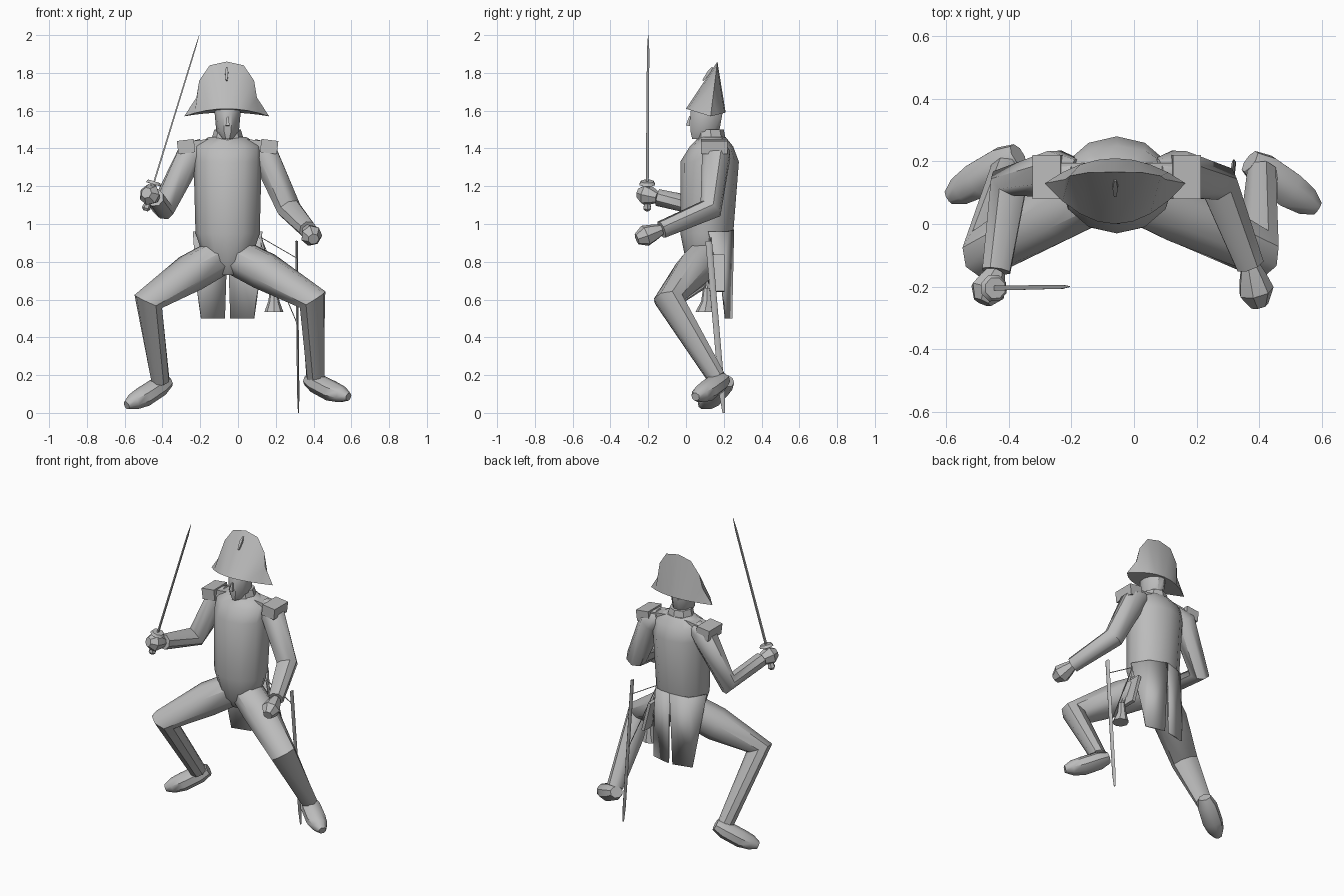
import bpy, bmesh, math
from mathutils import Vector, Matrix

cube = bpy.data.objects.get("Cube")
if cube:
    bpy.data.objects.remove(cube, do_unlink=True)

grey = bpy.data.materials.new("plain grey")
grey.use_nodes = True
grey.diffuse_color = (0.5, 0.5, 0.5, 1)
grey.node_tree.nodes["Principled BSDF"].inputs["Base Color"].default_value = grey.diffuse_color

MIDLINE = -0.055
SIDES = {"right": -1, "left": 1}
UP, BACK = Vector((0, 0, 1)), Vector((0, 1, 0))


def finish(name, bm, angle=40):
    bmesh.ops.recalc_face_normals(bm, faces=bm.faces)
    mesh = bpy.data.meshes.new(name)
    bm.to_mesh(mesh)
    bm.free()
    obj = bpy.data.objects.new(name, mesh)
    bpy.context.collection.objects.link(obj)
    mesh.materials.append(grey)
    bpy.ops.object.select_all(action="DESELECT")
    obj.select_set(True)
    bpy.context.view_layer.objects.active = obj
    bpy.ops.object.shade_smooth_by_angle(angle=math.radians(angle))
    return obj


def skin(name, rings, angle):
    """Bridge rings of points and cap both ends."""
    bm = bmesh.new()
    loops = [[bm.verts.new(point) for point in ring] for ring in rings]
    for lower, upper in zip(loops, loops[1:]):
        for i in range(len(lower)):
            bm.faces.new((lower[i - 1], lower[i], upper[i], upper[i - 1]))
    bm.faces.new(loops[0])
    bm.faces.new(loops[-1])
    return finish(name, bm, angle)


def circle(count, offset=0.0):
    for k in range(count):
        turn = math.tau * (k + offset) / count
        yield math.cos(turn), math.sin(turn)


def limb(name, points, radii, flat=1.0, count=8, angle=45, up=UP):
    """Mitred tube through the points; flat scales its height."""
    points = [Vector(p) for p in points]
    steps = [(b - a).normalized() for a, b in zip(points, points[1:])]
    rings = []
    for point, radius, before, after in zip(points, radii, steps[:1] + steps, steps + steps[-1:]):
        along = (before + after).normalized()
        up = (up - along * up.dot(along)).normalized()
        side = along.cross(up)
        rings.append([point + radius * (side * c + up * s * flat) for c, s in circle(count, 0.5)])
    return skin(name, rings, angle)


def along(start, end, fractions):
    return [Vector(start).lerp(Vector(end), f) for f in fractions]


def stack(name, levels, count=12, centre=MIDLINE, angle=40):
    """Horizontal ovals from (height, half width, front, back)."""
    return skin(name, [[(centre + half * c, (front + back + (back - front) * s) / 2, z)
                        for c, s in circle(count)]
                       for z, half, front, back in levels], angle)


def block(name, centre, size, tilt):
    bm = bmesh.new()
    bmesh.ops.create_cube(bm, size=1)
    bm.transform(Matrix.Translation(centre) @ Matrix.Rotation(tilt, 4, "Y")
                 @ Matrix.Diagonal((*size, 1)))
    return finish(name, bm)


# Coat body, collar, head and nose
stack("coat_body", [(0.73, 0.05, 0.05, 0.16), (0.8, 0.12, 0, 0.21), (0.95, 0.17, -0.03, 0.25),
                    (1.33, 0.18, -0.03, 0.28), (1.41, 0.18, 0.02, 0.25), (1.46, 0.1, 0.07, 0.21)])
stack("collar", [(1.4, 0.1, 0.05, 0.22), (1.5, 0.07, 0.06, 0.2)], count=8)
stack("head", [(1.45, 0.03, 0.03, 0.14), (1.49, 0.06, 0.02, 0.18),
               (1.6, 0.07, 0.02, 0.2), (1.64, 0.06, 0.04, 0.19)], count=10)
limb("nose", along((MIDLINE, 0.02, 1.57), (MIDLINE, 0.01, 1.52), (0, 1)), (0.005, 0.015), count=4)

# Two-cornered hat: a crown ridge joined to front and back brims
half_ridge = [(0.225, 1.57), (0.16, 1.67), (0.145, 1.76), (0.09, 1.84)]
ridge = ([(-x, z) for x, z in half_ridge] + [(0, 1.86)] + half_ridge[::-1])
bm = bmesh.new()
front, crown, back = [], [], []
for i, (x, z) in enumerate(ridge):
    t = i / 4 - 1
    bulge = 1 - t * t
    x, brim_x = x - 0.06, ridge[-1][0] * t - 0.06
    rim = ridge[0][1] + 0.04 * bulge
    front.append(bm.verts.new((brim_x, 0.13 - 0.13 * bulge, rim)))
    crown.append(bm.verts.new((x, 0.13 + (z - ridge[0][1]) / 8, z)))
    back.append(bm.verts.new((brim_x, 0.13 + 0.08 * bulge, rim - 0.02 * bulge)))
for a, b in ((front, crown), (crown, back), (back, front)):
    for i in range(len(ridge) - 1):
        bm.faces.new((a[i], a[i + 1], b[i + 1], b[i]))
bmesh.ops.remove_doubles(bm, verts=bm.verts, dist=0.01)
finish("hat", bm, 35)
limb("hat_cockade", along((-0.06, 0.09, 1.76), (-0.06, 0.14, 1.83), (0, 0.6, 1)),
     (0.006, 0.012, 0.004), count=4)

# Shoulder straps, epaulettes and coat tails, mirrored about the midline
tail_outline = [(0, 0.25, 0.97), (0.12, 0.22, 0.96), (0.18, 0.12, 0.96),
                (0.16, 0.19, 0.66), (0.14, 0.21, 0.5), (0.015, 0.24, 0.5)]
for side, s in SIDES.items():
    block(side + "_shoulder_strap", (MIDLINE + s * 0.14, 0.15, 1.43), (0.15, 0.09, 0.03), s * 0.12)
    block(side + "_epaulette", (MIDLINE + s * 0.22, 0.15, 1.41), (0.09, 0.14, 0.07), s * 0.12)
    bm = bmesh.new()
    v = [bm.verts.new((MIDLINE + s * x, y, z)) for x, y, z in tail_outline]
    bm.faces.new((v[0], v[1], v[4], v[5]))
    bm.faces.new(v[1:5])
    thickness = finish(side + "_coat_tail", bm, 30).modifiers.new("thickness", "SOLIDIFY")
    thickness.thickness = 0.01
    thickness.offset = 0

# Sleeves and hands
arms = {"right": [(-0.18, 0.16, 1.41), (-0.25, 0.16, 1.37), (-0.4, 0.13, 1.08), (-0.44, -0.15, 1.14)],
        "left": [(0.07, 0.16, 1.41), (0.14, 0.16, 1.37), (0.27, 0.13, 1.08), (0.37, -0.13, 0.97)]}
fingertips = {"right": (-0.485, -0.25, 1.165), "left": (0.4, -0.26, 0.92)}
for side, joints in arms.items():
    limb(side + "_sleeve", joints, (0.05, 0.08, 0.065, 0.048))
    limb(side + "_hand", along(joints[-1], fingertips[side], (0, 0.3, 0.65, 1)),
         (0.03, 0.045, 0.058, 0.03), count=7, angle=30)

# Legs and shoes
hip = Vector((MIDLINE, 0.13, 0.85))
legs = {"right": [(-0.25, 0.04, 0.74), (-0.475, -0.09, 0.59), (-0.41, 0.17, 0.17)],
        "left": [(0.14, 0.04, 0.75), (0.395, -0.09, 0.6), (0.41, 0.16, 0.19)]}
shoes = {"right": [(-0.37, 0.22, 0.17), (-0.5, 0.14, 0.085), (-0.59, 0.085, 0.04)],
         "left": [(0.37, 0.2, 0.18), (0.495, 0.11, 0.115), (0.585, 0.05, 0.085)]}
for side, joints in legs.items():
    limb(side + "_leg", [hip] + joints, (0.1, 0.105, 0.082, 0.05))
    heel, ball, toe = shoes[side]
    limb(side + "_shoe", along(heel, ball, (0, 0.35, 1)) + along(ball, toe, (0.6, 1)),
         (0.04, 0.06, 0.062, 0.05, 0.025), flat=0.9)

# Belt pouch, tassel, cord and straps
block("belt_pouch", (0.15, 0.165, 0.74), (0.02, 0.08, 0.2), -0.25)
stack("tassel", [(0.66, 0.02, 0.09, 0.13), (0.59, 0.03, 0.08, 0.14), (0.535, 0.05, 0.05, 0.15)],
      count=8, centre=0.19, angle=30)
belt = Vector((0.12, 0.13, 0.93))
straps = {"tassel_cord": ((0.19, 0.11, 0.65), 0.008),
          "lower_sword_strap": ((0.31, 0.16, 0.48), 0.003),
          "upper_sword_strap": ((0.31, 0.13, 0.82), 0.003)}
for name, (end, radius) in straps.items():
    limb(name, [belt, end], [radius, radius], count=4)

# Scabbard
limb("scabbard", along((0.31, 0.12, 0.91), (0.32, 0.2, 0), (0, 0.9, 1)),
     (0.008, 0.007, 0.003), flat=2.2, count=6, up=BACK)

# Raised sword
pommel, guard, tip = (-0.49, -0.205, 1.07), (-0.448, -0.205, 1.21), (-0.205, -0.2, 2)
limb("sword_grip", along(pommel, guard, (0, 0.1, 0.3, 1)), (0.012, 0.024, 0.016, 0.016), count=6)
limb("sword_guard", along(guard, tip, (0, 0.02)), (0.045, 0.035))
limb("sword_blade", along(guard, tip, (0, 0.9, 1)), (0.006, 0.005, 0.001),
     flat=1.8, count=4, up=BACK)
